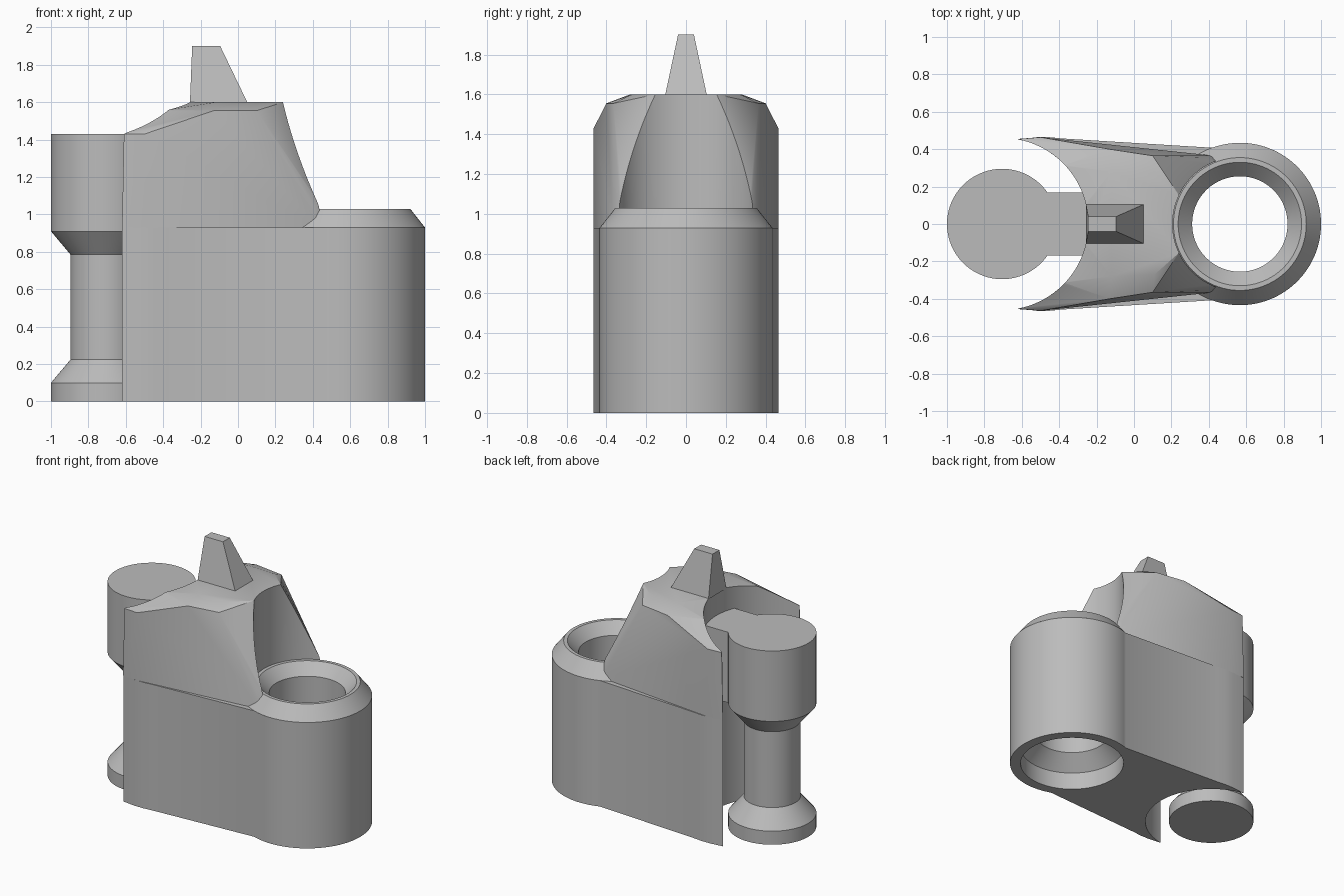
import bpy, bmesh, math
from mathutils import Vector

if "Cube" in bpy.data.objects:
    bpy.data.objects.remove(bpy.data.objects["Cube"])

grey = bpy.data.materials.new("plain grey")
grey.use_nodes = True
grey.diffuse_color = (0.5, 0.5, 0.5, 1)
grey.node_tree.nodes["Principled BSDF"].inputs["Base Color"].default_value = grey.diffuse_color

RING_X, PIN_X = 0.566, -0.705
RING_R, NOTCH_R = 0.434, 0.46
DECK, RIM, TOP = 0.93, 1.03, 1.6


def finish(name, bm, angle=30):
    bmesh.ops.recalc_face_normals(bm, faces=bm.faces)
    mesh = bpy.data.meshes.new(name)
    bm.to_mesh(mesh)
    bm.free()
    obj = bpy.data.objects.new(name, mesh)
    bpy.context.collection.objects.link(obj)
    mesh.materials.append(grey)
    smooth(obj, angle)
    return obj


def smooth(obj, angle=30):
    bpy.ops.object.select_all(action='DESELECT')
    obj.select_set(True)
    bpy.context.view_layer.objects.active = obj
    bpy.ops.object.shade_smooth_by_angle(angle=math.radians(angle))


def lathe(name, x, profile, closed=False, sides=96):
    """Spin (radius, z) points round a vertical axis; closed joins last to first."""
    bm = bmesh.new()
    rings = []
    for r, z in profile:
        rings.append([bm.verts.new((x + r * math.cos(math.tau * i / sides),
                                    r * math.sin(math.tau * i / sides), z))
                      for i in range(sides)])
    pairs = list(zip(rings, rings[1:]))
    if closed:
        pairs.append((rings[-1], rings[0]))
    else:
        bm.faces.new(rings[0])
        bm.faces.new(rings[-1])
    for a, b in pairs:
        for i in range(sides):
            j = (i + 1) % sides
            bm.faces.new((a[i], a[j], b[j], b[i]))
    return finish(name, bm)


def prism(name, outline, z0, z1):
    bm = bmesh.new()
    face = bm.faces.new([bm.verts.new((x, y, z0)) for x, y in outline])
    top = bmesh.ops.extrude_face_region(bm, geom=[face])
    bmesh.ops.translate(bm, vec=(0, 0, z1 - z0),
                        verts=[v for v in top["geom"] if isinstance(v, bmesh.types.BMVert)])
    return finish(name, bm)


def hull(name, half, angle=30):
    """Convex solid from points mirrored across y."""
    bm = bmesh.new()
    for x, y, z in half:
        for s in (1, -1):
            bm.verts.new((x, s * y, z))
    bmesh.ops.convex_hull(bm, input=bm.verts)
    bmesh.ops.dissolve_limit(bm, angle_limit=0.01, verts=bm.verts, edges=bm.edges)
    return finish(name, bm, angle)


def carve(obj, cutters):
    for c in cutters:
        mod = obj.modifiers.new("cut", 'BOOLEAN')
        mod.operation, mod.solver, mod.object = 'DIFFERENCE', 'EXACT', c
    graph = bpy.context.evaluated_depsgraph_get()
    mesh = bpy.data.meshes.new_from_object(obj.evaluated_get(graph))
    obj.modifiers.clear()
    obj.data = mesh
    for c in cutters:
        bpy.data.objects.remove(c)
    smooth(obj)


def arc(cx, r, a0, a1, n):
    return [(cx + r * math.cos(a0 + (a1 - a0) * i / n),
             r * math.sin(a0 + (a1 - a0) * i / n)) for i in range(n + 1)]


# lower body: rounded front end, tapering flanks, concave notch at the other end
nose = math.radians(110)
tip = math.acos((-0.62 - PIN_X) / NOTCH_R)
flank = [(-0.38, 0.457), (-0.45, 0.464), (-0.52, 0.464)]
outline = (arc(RING_X, RING_R, -nose, nose, 64) + flank
           + arc(PIN_X, NOTCH_R, tip, -tip, 48)
           + [(x, -y) for x, y in reversed(flank)])
body = prism("lower_body", outline, 0, DECK)
bore = lathe("bore_cutter", RING_X, [(0.36, -0.1), (0.36, 0.13), (0.255, 0.235), (0.255, 1.2)])
carve(body, [bore])

# bevelled collar round the socket mouth
lathe("socket_collar", RING_X,
      [(RING_R, DECK), (0.355, RIM), (0.33, RIM), (0.255, 0.95), (0.255, DECK)], closed=True)

# upper body, scooped by the socket and the notch
upper = hull("upper_body", [
    (-0.62, 0.455, DECK), (-0.50, 0.464, DECK), (0.43, 0.365, DECK), (0.47, 0.33, DECK),
    (-0.61, 0.455, 1.43), (-0.50, 0.464, 1.43), (0.40, 0.355, 1.05), (0.435, 0.33, 1.05),
    (-0.37, 0.315, 1.56), (-0.13, 0.40, 1.555), (0.10, 0.365, 1.555),
    (-0.26, 0.10, TOP), (-0.12, 0.28, TOP), (0.11, 0.27, TOP), (0.24, 0.155, TOP)])
scoop = lathe("scoop_cutter", RING_X, [(0.36, 0.8), (0.36, 2)])
notch = lathe("notch_cutter", PIN_X, [(NOTCH_R, 0.8), (NOTCH_R, 2)], sides=128)
carve(upper, [scoop, notch])

# fin on the crown
hull("top_fin", [(-0.257, 0.105, TOP - 0.005), (0.052, 0.105, TOP - 0.005),
                 (-0.245, 0.04, 1.9), (-0.095, 0.04, 1.9)], angle=5)

# waisted pin and the web joining it to the body
lathe("pin", PIN_X, [(0.295, 0), (0.295, 0.10), (0.19, 0.225), (0.19, 0.785),
                     (0.295, 0.91), (0.295, 1.43)])
prism("pin_web", [(-0.5, -0.168), (-0.23, -0.168), (-0.23, 0.168), (-0.5, 0.168)], 0.91, 1.43)
